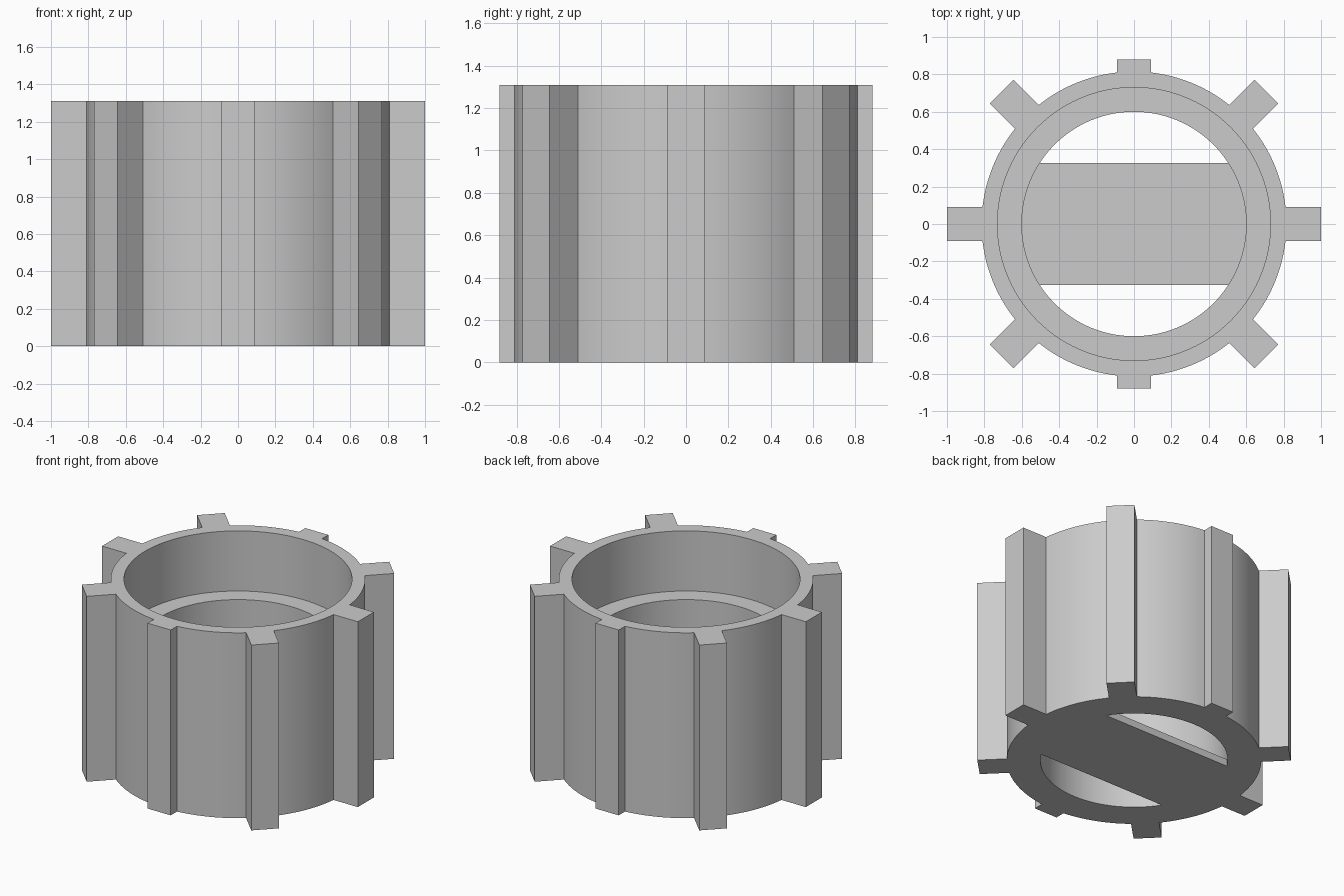
import bpy, bmesh, math

if "Cube" in bpy.data.objects:
    bpy.data.objects.remove(bpy.data.objects["Cube"])

HEIGHT = 1.31
OUTER, BORE, HOLE = 0.815, 0.73, 0.60   # radii of wall, upper bore, lower hole
LEDGE = 0.885                           # height of the inner step
FIN_HALF = 0.09                         # half the width of a fin
BAR_HALF, BAR_THICK = 0.325, 0.05

grey = bpy.data.materials.new("light grey")
grey.diffuse_color = (0.6, 0.6, 0.6, 1)
grey.use_nodes = True
grey.node_tree.nodes["Principled BSDF"].inputs["Base Color"].default_value = grey.diffuse_color


def finish(bm, name):
    bmesh.ops.recalc_face_normals(bm, faces=bm.faces)
    mesh = bpy.data.meshes.new(name)
    bm.to_mesh(mesh)
    bm.free()
    mesh.materials.append(grey)
    obj = bpy.data.objects.new(name, mesh)
    bpy.context.collection.objects.link(obj)
    bpy.ops.object.select_all(action='DESELECT')
    obj.select_set(True)
    bpy.context.view_layer.objects.active = obj
    bpy.ops.object.shade_smooth_by_angle(angle=math.radians(20))
    return obj


# Outline of the finned wall as (angle, radius), one eighth at a time
root = math.asin(FIN_HALF / OUTER)
outline = []
for i in range(8):
    mid = i * math.pi / 4
    tip = 0.88 if i in (2, 6) else 1.0      # front and back fins are shorter
    edge = math.atan(FIN_HALF / tip)
    outline.append((mid - root, OUTER))
    for k in range(-2, 3):                  # flat fin end
        a = edge * k / 2
        outline.append((mid + a, tip / math.cos(a)))
    steps = 14
    for k in range(steps):                  # round wall up to the next fin
        a = root + (math.pi / 4 - 2 * root) * k / steps
        outline.append((mid + a, OUTER))

# Finned sleeve: closed cross-section, None means the finned outline
section = [(None, 0), (None, HEIGHT), (BORE, HEIGHT),
           (BORE, LEDGE), (HOLE, LEDGE), (HOLE, 0)]
bm = bmesh.new()
rings = [[bm.verts.new(((r or ro) * math.cos(a), (r or ro) * math.sin(a), z))
          for a, ro in outline] for r, z in section]
n = len(outline)
for j, ring in enumerate(rings):
    nxt = rings[(j + 1) % len(rings)]
    for i in range(n):
        k = (i + 1) % n
        bm.faces.new((ring[i], ring[k], nxt[k], nxt[i]))
finish(bm, "finned_sleeve")

# Flat bar across the lower hole, with ends rounded to meet the wall
bm = bmesh.new()
reach = HOLE + 0.002
half = math.asin(BAR_HALF / reach)
pts = []
for side in (0, math.pi):
    for k in range(25):
        a = side - half + 2 * half * k / 24
        pts.append(bm.verts.new((reach * math.cos(a), reach * math.sin(a), 0)))
base = bm.faces.new(pts)
top = bmesh.ops.extrude_face_region(bm, geom=[base])
bmesh.ops.translate(bm, vec=(0, 0, BAR_THICK),
                    verts=[v for v in top["geom"] if isinstance(v, bmesh.types.BMVert)])
if not base.is_valid or base not in bm.faces[:]:
    bm.faces.new(pts)
finish(bm, "bottom_bar")
